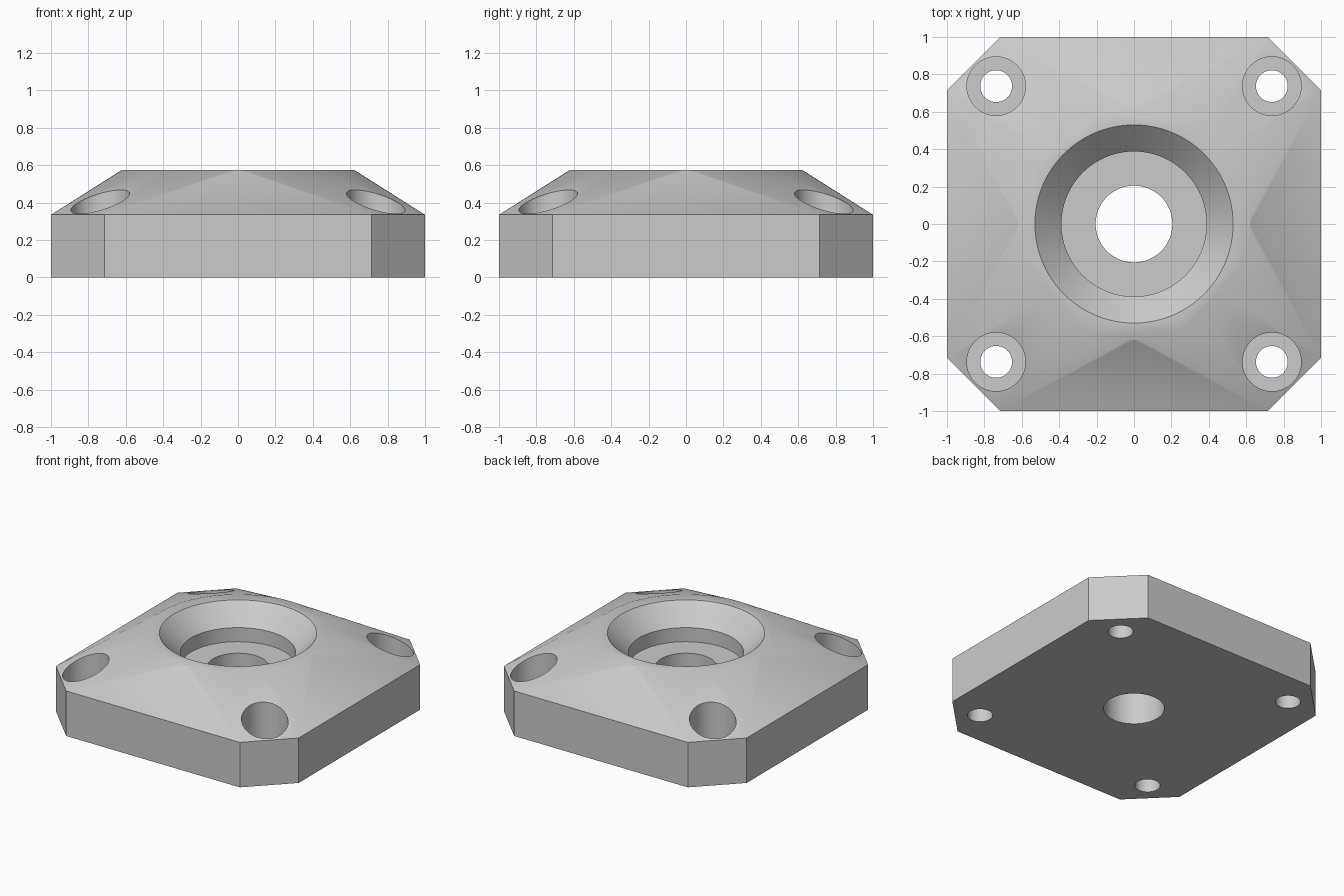
import bpy, bmesh, math

cube = bpy.data.objects.get("Cube")
if cube:
    bpy.data.objects.remove(cube, do_unlink=True)

BASE_H, TOP_H = 0.335, 0.575
HALF, FLAT = 1.0, 0.715
BOLT = 0.737

grey = bpy.data.materials.new("plain grey")
grey.use_nodes = True
colour = (0.6, 0.6, 0.6, 1)
grey.diffuse_color = colour
grey.node_tree.nodes["Principled BSDF"].inputs["Base Color"].default_value = colour


def add_object(name, bm):
    bmesh.ops.recalc_face_normals(bm, faces=bm.faces)
    mesh = bpy.data.meshes.new(name)
    bm.to_mesh(mesh)
    bm.free()
    mesh.materials.append(grey)
    obj = bpy.data.objects.new(name, mesh)
    bpy.context.collection.objects.link(obj)
    return obj


def ring(bm, r, z, n, x=0, y=0):
    return [bm.verts.new((x + r * math.cos(2 * math.pi * i / n),
                          y + r * math.sin(2 * math.pi * i / n), z)) for i in range(n)]


def lathe(name, profile, n, x=0, y=0):
    """Closed solid of revolution from (radius, height) pairs."""
    bm = bmesh.new()
    rings = [ring(bm, r, z, n, x, y) for r, z in profile]
    for a, b in zip(rings, rings[1:]):
        for i in range(n):
            j = (i + 1) % n
            bm.faces.new((a[i], a[j], b[j], b[i]))
    bm.faces.new(rings[0])
    bm.faces.new(rings[-1])
    return add_object(name, bm)


# Body: chamfered square block that blends up into a round boss
bm = bmesh.new()
for z in (0, BASE_H):
    for sx in (-1, 1):
        for sy in (-1, 1):
            bm.verts.new((sx * HALF, sy * FLAT, z))
            bm.verts.new((sx * FLAT, sy * HALF, z))
ring(bm, 0.62, TOP_H, 128)
bmesh.ops.convex_hull(bm, input=bm.verts)
bmesh.ops.dissolve_limit(bm, angle_limit=0.002, verts=bm.verts, edges=bm.edges)
body = add_object("flange_body", bm)

# Central bore: through hole, flat seat, short wall and conical mouth
cutters = [lathe("centre_bore_cutter",
                 [(0.205, -0.2), (0.205, BASE_H - 0.005), (0.388, BASE_H - 0.005),
                  (0.388, 0.435), (0.53, TOP_H), (0.63, TOP_H + 0.1)], 96)]

# Counterbored bolt holes in the corners
for sx in (-1, 1):
    for sy in (-1, 1):
        cutters.append(lathe("bolt_hole_cutter",
                             [(0.085, -0.2), (0.085, 0.14), (0.157, 0.14), (0.157, 0.8)],
                             64, sx * BOLT, sy * BOLT))

bpy.ops.object.select_all(action='DESELECT')
bpy.context.view_layer.objects.active = body
body.select_set(True)
for cutter in cutters:
    cutter.hide_render = True
    mod = body.modifiers.new("cut", 'BOOLEAN')
    mod.operation = 'DIFFERENCE'
    mod.solver = 'EXACT'
    mod.object = cutter
    bpy.ops.object.modifier_apply(modifier=mod.name)
    bpy.data.objects.remove(cutter, do_unlink=True)

bpy.ops.object.shade_smooth_by_angle(angle=math.radians(30))
